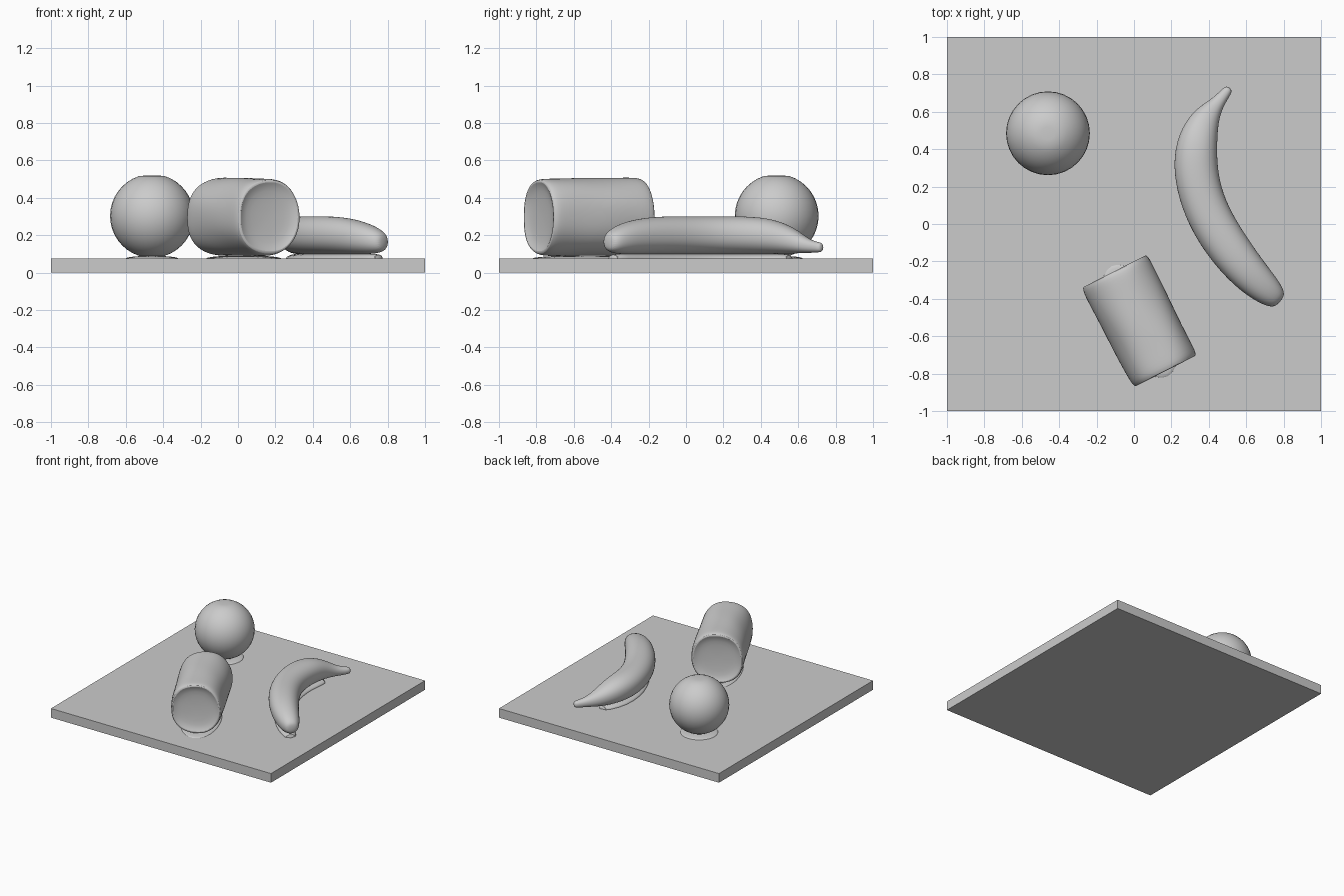
import bpy, bmesh, math
from mathutils import Vector

cube = bpy.data.objects.get("Cube")
if cube:
    bpy.data.objects.remove(cube, do_unlink=True)

grey = bpy.data.materials.new("plain grey")
grey.use_nodes = True
colour = (0.6, 0.6, 0.6, 1)
grey.diffuse_color = colour
grey.node_tree.nodes["Principled BSDF"].inputs["Base Color"].default_value = colour


def finish(name, bm, smooth=True, subdivide=0):
    """Turn a bmesh into a named, coloured object."""
    bmesh.ops.recalc_face_normals(bm, faces=bm.faces)
    mesh = bpy.data.meshes.new(name)
    bm.to_mesh(mesh)
    bm.free()
    mesh.materials.append(grey)
    obj = bpy.data.objects.new(name, mesh)
    bpy.context.collection.objects.link(obj)
    if subdivide:
        mod = obj.modifiers.new("Rounding", "SUBSURF")
        mod.levels = mod.render_levels = subdivide
    if smooth:
        bpy.ops.object.select_all(action="DESELECT")
        obj.select_set(True)
        bpy.context.view_layer.objects.active = obj
        bpy.ops.object.shade_smooth_by_angle(angle=math.radians(50))
    return obj


def loft(stations, sides=24, side_dir=None, power=1.0, wobble=0.0):
    """Skin oval rings given as (x, y, z, half width, half height)."""
    bm = bmesh.new()
    rings = []
    for i, (x, y, z, a, b) in enumerate(stations):
        before, after = stations[max(i - 1, 0)], stations[min(i + 1, len(stations) - 1)]
        side = side_dir or Vector((after[1] - before[1], before[0] - after[0], 0)).normalized()
        ring = []
        for k in range(sides):
            t = math.tau * k / sides
            c, s = math.cos(t), math.sin(t)
            grow = 1 + wobble * (math.sin(5 * t + 0.5 * i) + 0.6 * math.sin(3 * t - i))
            u = math.copysign(abs(c) ** power, c) * a * grow
            v = math.copysign(abs(s) ** power, s) * b * grow
            ring.append(bm.verts.new((x + side.x * u, y + side.y * u, z + v)))
        rings.append(ring)
    for r, q in zip(rings, rings[1:]):
        for k in range(sides):
            n = (k + 1) % sides
            bm.faces.new((r[k], r[n], q[n], q[k]))
    bm.faces.new(rings[0])
    bm.faces.new(rings[-1])
    return bm


def ellipsoid(name, centre, radii, turn=0.0, limit=1.0):
    """Ball scaled to radii, with its poles flattened at the limit."""
    bm = bmesh.new()
    bmesh.ops.create_uvsphere(bm, u_segments=32, v_segments=20, radius=1)
    for v in bm.verts:
        v.co.z = max(-limit, min(limit, v.co.z))
        v.co = Vector(v.co * Vector(radii))
    obj = finish(name, bm)
    obj.location = centre
    obj.rotation_euler.z = turn
    return obj


# Square board
TOP = 0.075
bm = bmesh.new()
bmesh.ops.create_cube(bm, size=1)
for v in bm.verts:
    v.co = ((v.co.x * 2, v.co.y * 2, (v.co.z + 0.5) * TOP))
finish("board", bm, smooth=False)

# Round fruit, slightly flat at the top and underneath
ellipsoid("round_fruit", (-0.46, 0.485, 0.303), (0.224, 0.224, 0.224), limit=0.965)

# Curved fruit, running from the stem to the blunt tip
path = [
    (0.512, 0.728, 0.135, 0.018, 0.022),
    (0.495, 0.708, 0.135, 0.028, 0.028),
    (0.445, 0.645, 0.143, 0.036, 0.038),
    (0.385, 0.575, 0.172, 0.075, 0.070),
    (0.340, 0.460, 0.195, 0.108, 0.096),
    (0.325, 0.320, 0.200, 0.120, 0.102),
    (0.352, 0.160, 0.200, 0.118, 0.102),
    (0.415, 0.010, 0.200, 0.118, 0.102),
    (0.505, -0.130, 0.200, 0.115, 0.102),
    (0.610, -0.260, 0.193, 0.104, 0.096),
    (0.705, -0.350, 0.178, 0.085, 0.080),
    (0.765, -0.400, 0.165, 0.060, 0.058),
    (0.782, -0.415, 0.162, 0.030, 0.030),
]
finish("curved_fruit", loft(path, power=0.92), subdivide=2)

# Thick roll with dished ends and a slightly uneven skin
front, back = Vector((0.168, -0.79)), Vector((-0.107, -0.25))
axis = back - front
across = Vector((axis.y, -axis.x, 0)).normalized()
end = [(0.045, 0.08), (0.04, 0.55), (0.025, 0.80), (0.0, 0.90), (0.008, 0.96), (0.045, 0.99)]
profile = end + [(0.1 * k, 1.0) for k in range(1, 10)] + [(1 - t, s) for t, s in reversed(end)]
rings = []
for t, s in profile:
    p = front + axis * t
    rings.append((p.x, p.y, 0.298, s * (0.192 + 0.008 * t), s * (0.207 + 0.003 * t)))
finish("roll", loft(rings, sides=36, side_dir=across, power=0.9, wobble=0.008), subdivide=1)

# Low swellings of the board where the food rests
ellipsoid("round_fruit_rest", (-0.46, 0.485, TOP), (0.14, 0.14, 0.015))
ellipsoid("roll_rest", (0.03, -0.52, TOP), (0.15, 0.33, 0.017),
          turn=math.atan2(axis.y, axis.x) - math.pi / 2)
rest = [(x, y, TOP, 0.65 * a, 0.026) for x, y, z, a, b in path[3:-1]]
finish("curved_fruit_rest", loft(rest), subdivide=1)
